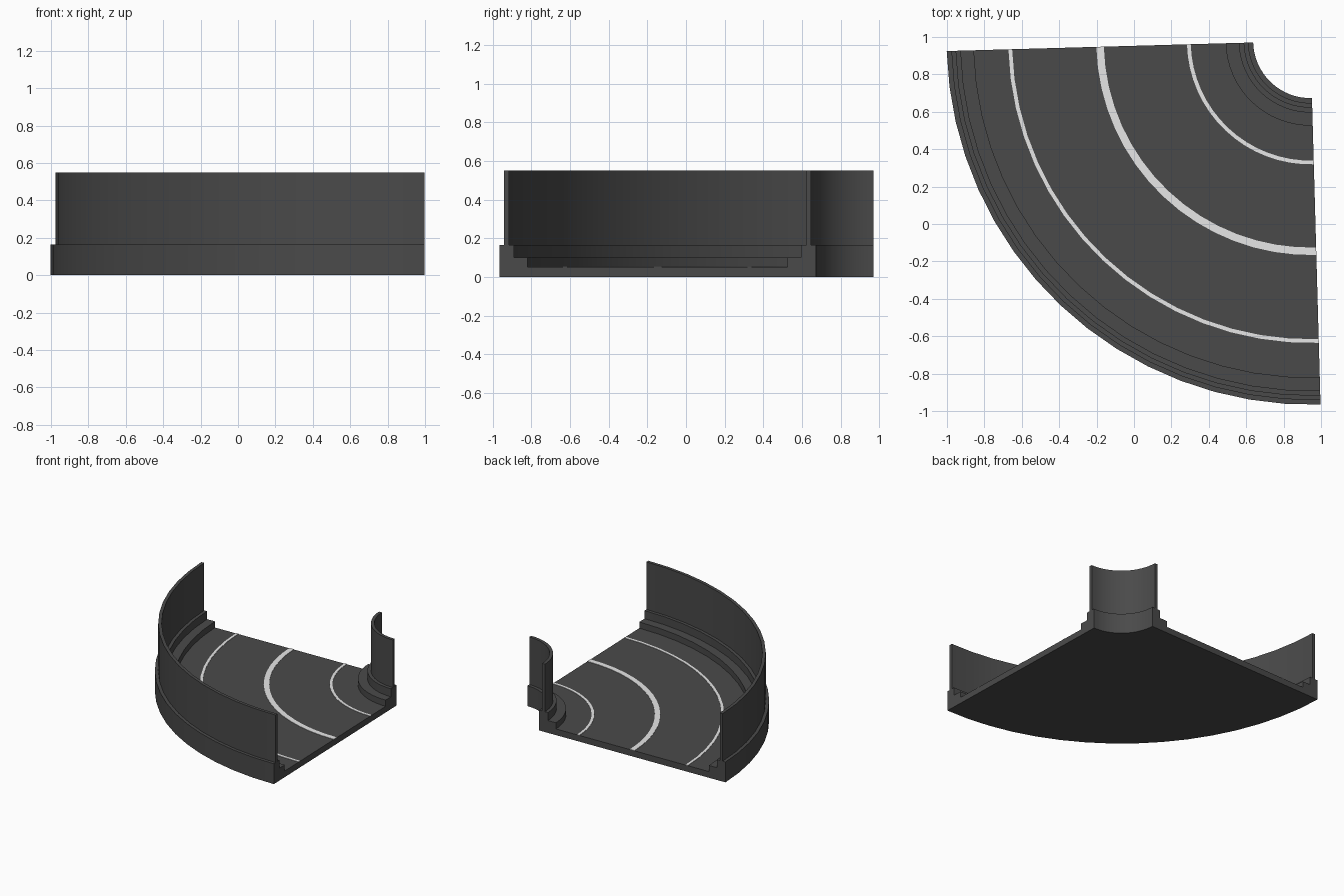
import bpy, bmesh
from math import radians, sin, cos

cube = bpy.data.objects.get("Cube")
if cube:
    bpy.data.objects.remove(cube, do_unlink=True)

CENTRE = (0.943, 0.979)          # shared centre of every arc
START, SWEEP, STEPS = 181.6, 90.0, 16
FLOOR, LEDGE, CURB, TOP = 0.05, 0.10, 0.165, 0.55
R_IN, R_OUT = 0.306, 1.945


def material(name, value):
    mat = bpy.data.materials.new(name)
    mat.use_nodes = True
    colour = (value, value, value, 1)
    mat.diffuse_color = colour
    mat.node_tree.nodes["Principled BSDF"].inputs["Base Color"].default_value = colour
    return mat


asphalt = material("dark grey", 0.068)
paint = material("lane white", 0.8)


def sweep(name, profile, mat):
    """Sweep a closed (radius, height) profile round the bend and cap its ends."""
    bm = bmesh.new()
    rings = []
    for i in range(STEPS + 1):
        a = radians(START + SWEEP * i / STEPS)
        rings.append([bm.verts.new((CENTRE[0] + r * cos(a), CENTRE[1] + r * sin(a), z))
                      for r, z in profile])
    n = len(profile)
    for a, b in zip(rings, rings[1:]):
        for j in range(n):
            k = (j + 1) % n
            bm.faces.new((a[j], a[k], b[k], b[j]))
    bm.faces.new(rings[0])
    bm.faces.new(rings[-1])
    bmesh.ops.recalc_face_normals(bm, faces=bm.faces)
    mesh = bpy.data.meshes.new(name)
    bm.to_mesh(mesh)
    bm.free()
    mesh.materials.append(mat)
    obj = bpy.data.objects.new(name, mesh)
    bpy.context.collection.objects.link(obj)
    bpy.ops.object.select_all(action="DESELECT")
    obj.select_set(True)
    bpy.context.view_layer.objects.active = obj
    bpy.ops.object.shade_smooth_by_angle(angle=radians(30))
    return obj


def band(name, r0, r1, z0, z1, mat):
    return sweep(name, [(r0, z0), (r1, z0), (r1, z1), (r0, z1)], mat)


# Road bed with a two-step curb on each side
inner = [(R_IN, CURB), (0.383, CURB), (0.383, LEDGE), (0.453, LEDGE), (0.453, FLOOR)]
outer = [(1.80, FLOOR), (1.80, LEDGE), (1.87, LEDGE), (1.87, CURB), (R_OUT, CURB)]
sweep("road_bed", [(R_IN, 0)] + inner + outer + [(R_OUT, 0)], asphalt)

# Barrier walls standing on the curbs
band("inner_wall", 0.332, 0.357, CURB, TOP, asphalt)
band("outer_wall", 1.895, 1.92, CURB, TOP, asphalt)

# Painted lane lines: thin at the sides, wide in the middle
for name, radius, width in (("inner_line", 0.65, 0.02),
                            ("centre_line", 1.125, 0.04),
                            ("outer_line", 1.605, 0.02)):
    band(name, radius - width / 2, radius + width / 2, FLOOR, FLOOR + 0.003, paint)
